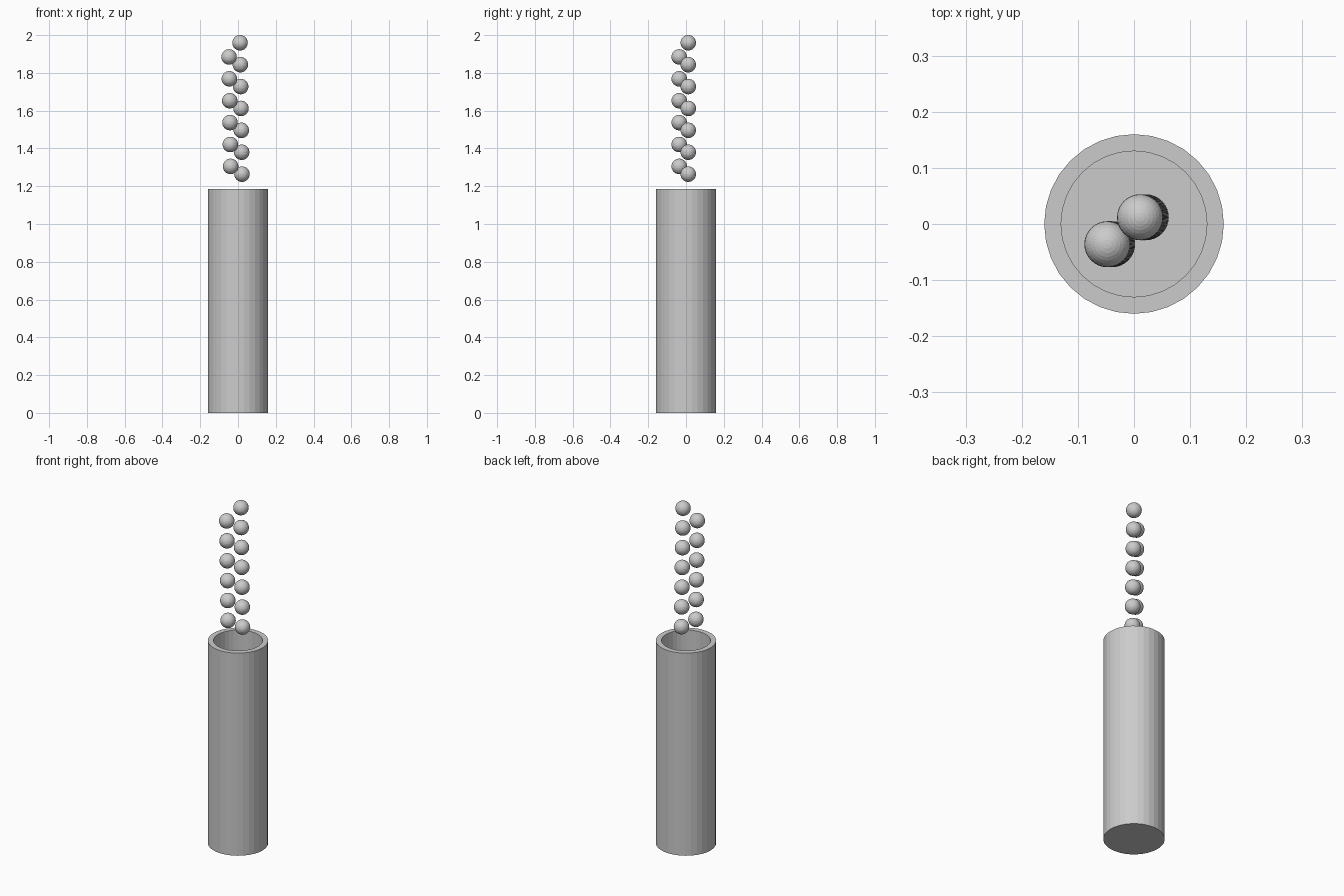
import bpy, bmesh, math

if "Cube" in bpy.data.objects:
    bpy.data.objects.remove(bpy.data.objects["Cube"])

grey = bpy.data.materials.new("light_grey")
grey.diffuse_color = (0.6, 0.6, 0.6, 1)
grey.use_nodes = True
grey.node_tree.nodes["Principled BSDF"].inputs["Base Color"].default_value = grey.diffuse_color


def finish(bm, name):
    bmesh.ops.recalc_face_normals(bm, faces=bm.faces)
    mesh = bpy.data.meshes.new(name)
    bm.to_mesh(mesh)
    bm.free()
    mesh.materials.append(grey)
    obj = bpy.data.objects.new(name, mesh)
    bpy.context.collection.objects.link(obj)
    return obj


# Tall open cup: rings from outer base up over the rim and down to the floor
SIDES = 32
profile = [(0.16, 0.0), (0.16, 1.185), (0.13, 1.185), (0.13, 0.03)]
bm = bmesh.new()
rings = []
for r, z in profile:
    rings.append([bm.verts.new((r * math.cos(2 * math.pi * i / SIDES),
                                r * math.sin(2 * math.pi * i / SIDES), z))
                  for i in range(SIDES)])
for a, b in zip(rings, rings[1:]):
    for i in range(SIDES):
        j = (i + 1) % SIDES
        bm.faces.new((a[i], a[j], b[j], b[i]))
bm.faces.new(rings[0][::-1])
bm.faces.new(rings[-1])
finish(bm, "tube")


# Two drifting columns of balls above the mouth
def ball(name, x, y, z):
    bm = bmesh.new()
    bmesh.ops.create_uvsphere(bm, u_segments=32, v_segments=16, radius=0.041)
    obj = finish(bm, name)
    obj.location = (x, y, z)


STEP = 0.1159
for i in range(7):
    ball(f"right_ball_{i + 1}", 0.021 - 0.0017 * i, 0.012, 1.264 + STEP * i)
for i in range(6):
    ball(f"left_ball_{i + 1}", -0.039 - 0.0017 * i, -0.036, 1.305 + STEP * i)
